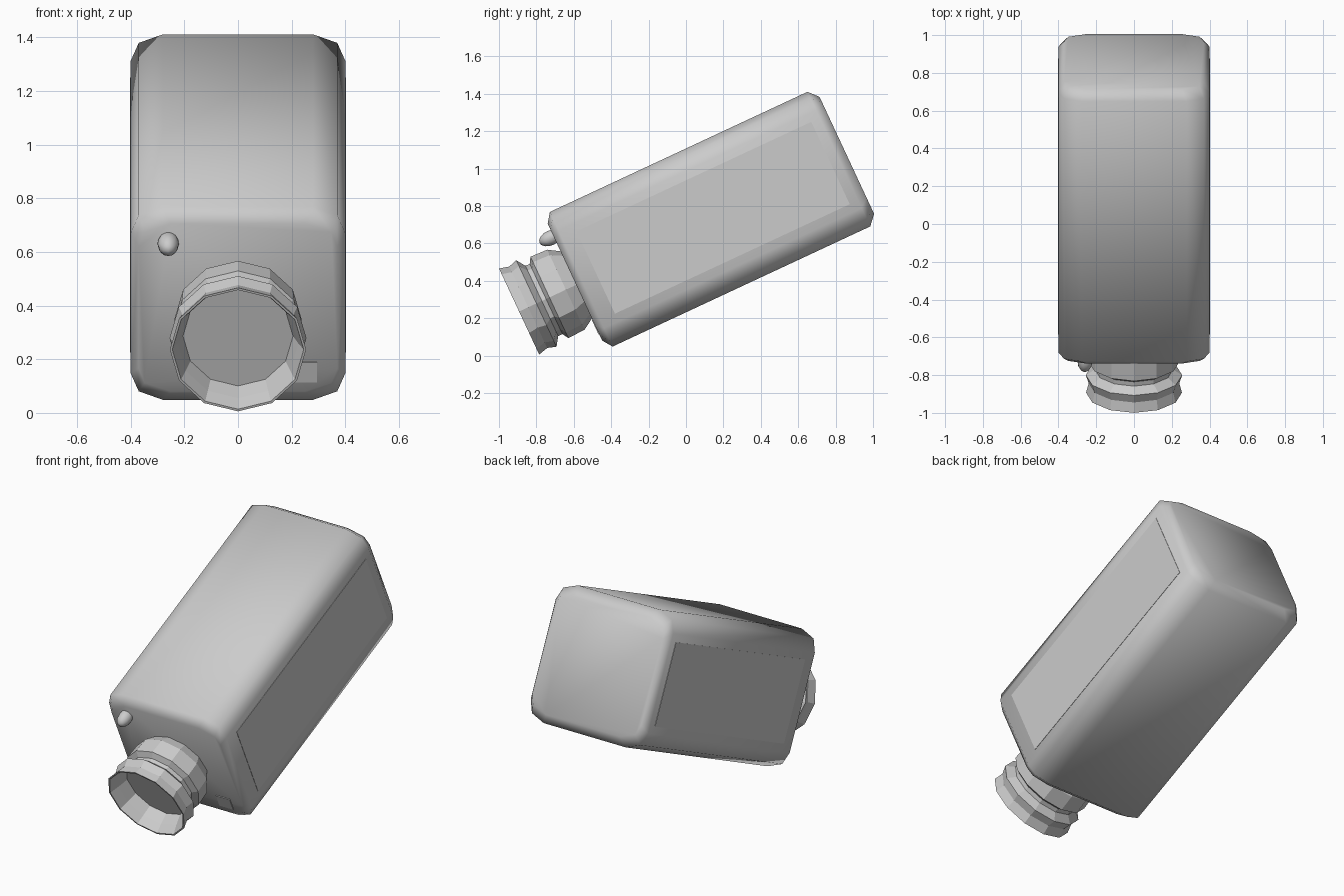
import bpy, bmesh, math

if "Cube" in bpy.data.objects:
    bpy.data.objects.remove(bpy.data.objects["Cube"])

TILT = math.radians(25)   # everything is built level, then tipped nose-down
MID = 0.607               # height of the case axis before tipping


def finish(bm, name, smooth=False):
    bmesh.ops.recalc_face_normals(bm, faces=bm.faces)
    me = bpy.data.meshes.new(name)
    bm.to_mesh(me)
    bm.free()
    for p in me.polygons:
        p.use_smooth = smooth
    ob = bpy.data.objects.new(name, me)
    bpy.context.collection.objects.link(ob)
    ob.rotation_euler.x = TILT
    return ob


def loft(bm, rings, cap_start=True, cap_end=True):
    loops = [[bm.verts.new(p) for p in r] for r in rings]
    n = len(loops[0])
    for a, b in zip(loops, loops[1:]):
        for i in range(n):
            j = (i + 1) % n
            bm.faces.new((a[i], a[j], b[j], b[i]))
    if cap_start:
        bm.faces.new(loops[0])
    if cap_end:
        bm.faces.new(loops[-1])


def box(name, center, size):
    bm = bmesh.new()
    bmesh.ops.create_cube(bm, size=1)
    bmesh.ops.scale(bm, vec=size, verts=bm.verts)
    bmesh.ops.translate(bm, vec=center, verts=bm.verts)
    return finish(bm, name)


# rounded case: mirrored corner sections lofted along its length
def section(y, corner):
    pts = corner + [(-x, z) for x, z in reversed(corner)]
    pts += [(-x, -z) for x, z in corner] + [(x, -z) for x, z in reversed(corner)]
    return [(x, y, z + MID) for x, z in pts]


full = [(0.40, 0.288), (0.37, 0.362), (0.28, 0.397)]
small = [(0.37, 0.25), (0.348, 0.31), (0.25, 0.345)]
bm = bmesh.new()
loft(bm, [section(-0.372, small), section(-0.335, full),
          section(1.185, full), section(1.232, small)])
finish(bm, "case", smooth=True)

# flat side panels
for side, label in ((-1, "left"), (1, "right")):
    box(label + "_side_panel", (side * 0.399, 0.443, MID), (0.006, 1.385, 0.486))

# faceted lens barrel: profile of (length position, radius), open cup at the front
profile = [(-0.36, 0.19), (-0.375, 0.20), (-0.433, 0.236), (-0.53, 0.24),
           (-0.55, 0.207), (-0.575, 0.207), (-0.607, 0.255), (-0.655, 0.24),
           (-0.709, 0.254), (-0.709, 0.245), (-0.655, 0.225), (-0.59, 0.205)]
SIDES = 12
bm = bmesh.new()
loft(bm, [[(r * math.sin(i * math.tau / SIDES), y,
            0.591 - r * math.cos(i * math.tau / SIDES)) for i in range(SIDES)]
          for y, r in profile])
finish(bm, "lens_barrel")

# small rounded button above the lens
bm = bmesh.new()
bmesh.ops.create_uvsphere(bm, u_segments=12, v_segments=8, radius=1)
bmesh.ops.scale(bm, vec=(0.04, 0.065, 0.04), verts=bm.verts)
bmesh.ops.translate(bm, vec=(-0.26, -0.39, 0.877), verts=bm.verts)
finish(bm, "button", smooth=True)

# small plate at the lower front corner
box("front_plate", (0.248, -0.372, 0.342), (0.094, 0.008, 0.083))
